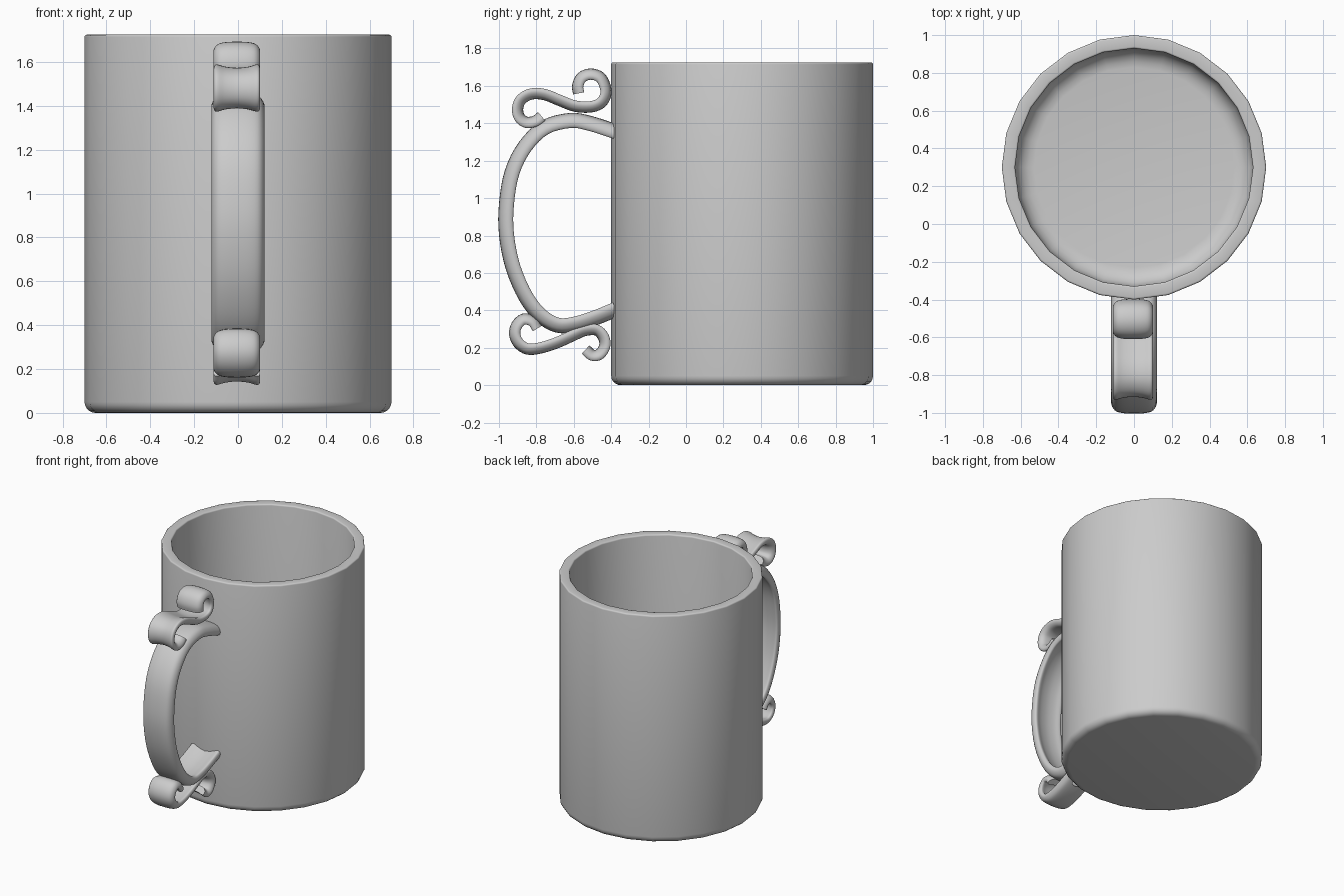
import bpy, bmesh, math
from mathutils import Vector

if "Cube" in bpy.data.objects:
    bpy.data.objects.remove(bpy.data.objects["Cube"])


def spline(pts, steps, closed=False):
    """Catmull-Rom curve through 2D points."""
    p = [Vector(q) for q in pts]
    n = len(p)
    if closed:
        get = lambda i: p[i % n]
    else:
        ends = [p[0] * 2 - p[1]] + p + [p[-1] * 2 - p[-2]]
        get = lambda i: ends[i + 1]
    out = []
    for i in range(n if closed else n - 1):
        a, b, c, d = (get(i + k) for k in (-1, 0, 1, 2))
        for s in range(steps):
            t = s / steps
            out.append(0.5 * (2 * b + (c - a) * t + (2 * a - 5 * b + 4 * c - d) * t * t
                              + (3 * b - a - 3 * c + d) * t ** 3))
    if not closed:
        out.append(p[-1])
    return out


def finish(name, bm, angle):
    bmesh.ops.recalc_face_normals(bm, faces=bm.faces)
    me = bpy.data.meshes.new(name)
    bm.to_mesh(me)
    bm.free()
    ob = bpy.data.objects.new(name, me)
    bpy.context.collection.objects.link(ob)
    bpy.ops.object.select_all(action='DESELECT')
    ob.select_set(True)
    bpy.context.view_layer.objects.active = ob
    bpy.ops.object.shade_smooth_by_angle(angle=math.radians(angle))
    return ob


def lathe(name, profile, sides, cy):
    """Revolve (radius, z) points; the first and last lie on the axis."""
    bm = bmesh.new()
    rings = []
    for r, z in profile:
        if r == 0:
            rings.append([bm.verts.new((0, cy, z))] * sides)
        else:
            rings.append([bm.verts.new((r * math.cos(2 * math.pi * k / sides),
                                        cy + r * math.sin(2 * math.pi * k / sides), z))
                          for k in range(sides)])
    for a, b in zip(rings, rings[1:]):
        for k in range(sides):
            j = (k + 1) % sides
            bm.faces.new(list(dict.fromkeys((a[k], a[j], b[j], b[k]))))
    return finish(name, bm, 40)


# Strap cross-section: domed outside, hollowed inside
HALF = [(0, .04), (.06, .037), (.1, .024), (.12, -.008), (.116, -.034), (.1, -.04), (.06, -.027)]
SECTION = spline(HALF + [(0, -.02)] + [(-x, n) for x, n in HALF[:0:-1]], 3, True)


def strap(name, path, wide, thick, side, x0=0):
    """Sweep the strap section along a (y, z) path; side turns the dome left (1) or right (-1)."""
    path = spline(path, 4)
    bm = bmesh.new()
    rings = []
    for i, p in enumerate(path):
        t = (path[min(i + 1, len(path) - 1)] - path[max(i - 1, 0)]).normalized()
        nrm = Vector((-t.y, t.x)) * side
        rings.append([bm.verts.new((x0 + s.x * wide, p.x + nrm.x * s.y * thick,
                                    p.y + nrm.y * s.y * thick)) for s in SECTION])
    m = len(SECTION)
    for a, b in zip(rings, rings[1:]):
        for k in range(m):
            bm.faces.new((a[k], a[(k + 1) % m], b[(k + 1) % m], b[k]))
    bm.faces.new(rings[0])
    bm.faces.new(rings[-1])
    return finish(name, bm, 50)


# Cup body with rounded foot, thin lip and rounded inner floor
def arc(r, z, rad, a0, a1, n=5):
    return [(r + rad * math.cos(math.radians(a0 + (a1 - a0) * k / n)),
             z + rad * math.sin(math.radians(a0 + (a1 - a0) * k / n))) for k in range(n + 1)]


profile = ([(0, 0)] + arc(.65, .05, .05, -90, 0) + arc(.69, 1.715, .01, 0, 90, 3)
           + arc(.64, 1.715, .01, 90, 180, 3) + arc(.53, .17, .10, 0, -90) + [(0, .07)])
lathe("cup_body", profile, 24, 0.3)

# Main handle loop
strap("handle", [(-.375, 1.355), (-.515, 1.40), (-.62, 1.415), (-.755, 1.378), (-.86, 1.277),
                 (-.93, 1.138), (-.96, .967), (-.96, .807), (-.925, .63), (-.855, .47),
                 (-.775, .37), (-.685, .32), (-.595, .326), (-.49, .358), (-.375, .405)],
      1, 1, -1)

# Scroll ornaments above and below the handle
strap("upper_scroll", [(-.574, 1.56), (-.579, 1.60), (-.558, 1.645), (-.51, 1.663), (-.457, 1.645),
                       (-.43, 1.59), (-.432, 1.543), (-.46, 1.505), (-.515, 1.487), (-.595, 1.492),
                       (-.675, 1.522), (-.755, 1.553), (-.825, 1.557), (-.88, 1.528),
                       (-.90, 1.48), (-.89, 1.432), (-.852, 1.405), (-.804, 1.413), (-.772, 1.437)],
      .88, .75, 1, -.005)
strap("lower_scroll", [(-.793, .304), (-.82, .342), (-.868, .353), (-.905, .32), (-.916, .272),
                       (-.895, .224), (-.847, .193), (-.782, .198), (-.697, .224), (-.611, .262),
                       (-.542, .292), (-.478, .294), (-.441, .256), (-.435, .208), (-.462, .166),
                       (-.50, .16), (-.537, .19)],
      .88, .75, -1, -.005)
